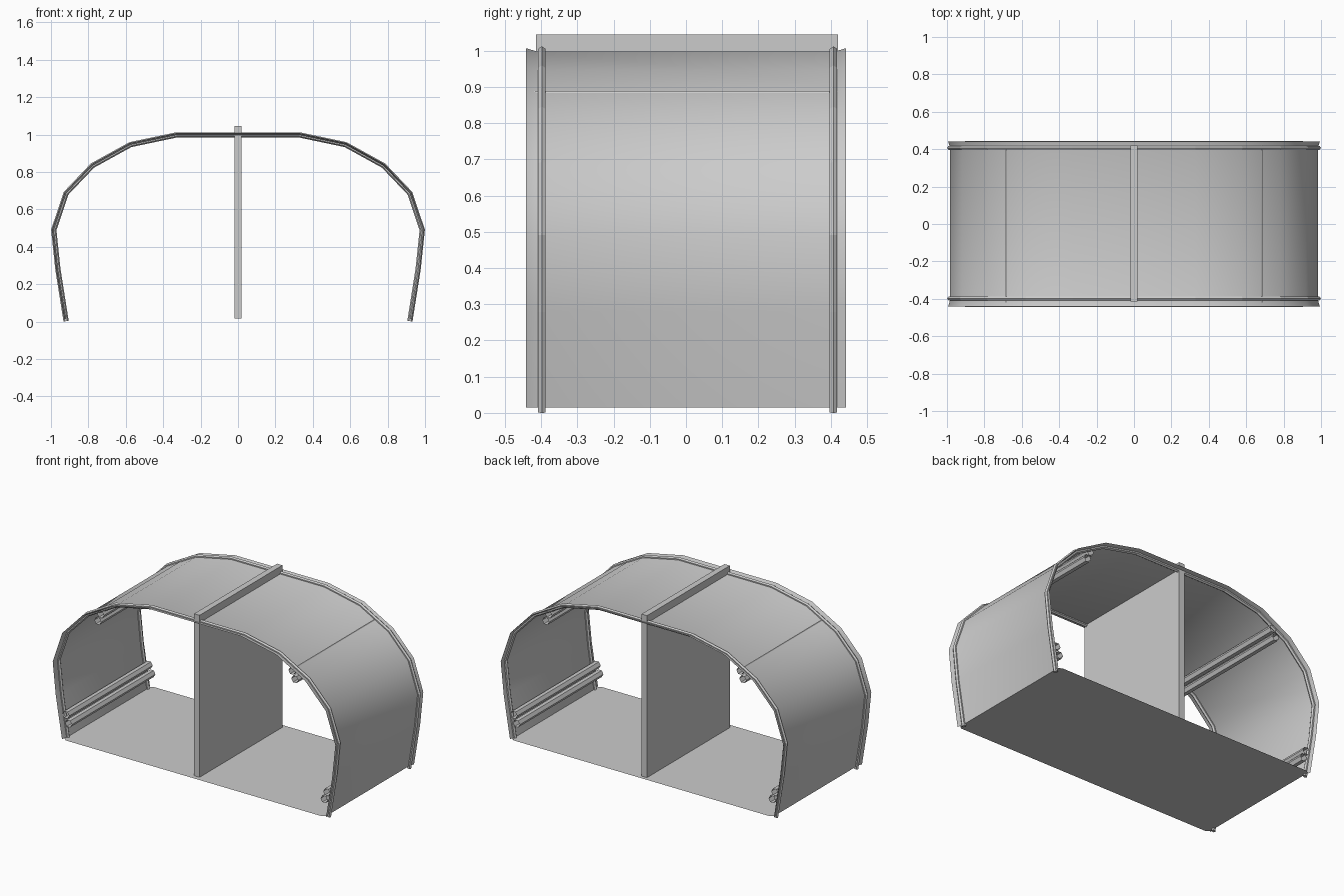
import bpy, bmesh, math
from mathutils import Vector

if "Cube" in bpy.data.objects:
    bpy.data.objects.remove(bpy.data.objects["Cube"])

# Half of the arch centreline (x, z), mirrored to a full hoop
half = [(0.919, 0.0), (0.963, 0.28), (0.985, 0.49), (0.919, 0.686),
        (0.778, 0.834), (0.575, 0.946), (0.328, 0.998)]


def hoop(foot):
    h = [foot] + half[1:]
    return [Vector(p) for p in h] + [Vector((-x, z)) for x, z in reversed(h)]


def normals(pts):
    # outward mitred normals of the open path
    res = []
    for i in range(len(pts)):
        segs = []
        for a, b in ((i - 1, i), (i, i + 1)):
            if a >= 0 and b < len(pts):
                d = (pts[b] - pts[a]).normalized()
                segs.append(Vector((d.y, -d.x)))
        n = sum(segs, Vector((0, 0))).normalized()
        res.append(n / n.dot(segs[0]))
    return res


def loft(name, rings, closed=False, caps=False, smooth=False):
    bm = bmesh.new()
    rows = [[bm.verts.new(c) for c in r] for r in rings]
    n = len(rows[0])
    for a, b in zip(rows, rows[1:]):
        for i in range(n if closed else n - 1):
            j = (i + 1) % n
            bm.faces.new((a[i], a[j], b[j], b[i]))
    if caps:
        bm.faces.new(rows[0])
        bm.faces.new(rows[-1])
    bmesh.ops.recalc_face_normals(bm, faces=bm.faces)
    me = bpy.data.meshes.new(name)
    bm.to_mesh(me)
    bm.free()
    for p in me.polygons:
        p.use_smooth = smooth
    ob = bpy.data.objects.new(name, me)
    bpy.context.collection.objects.link(ob)
    return ob


hexa = [(math.cos(math.radians(60 * k)), math.sin(math.radians(60 * k))) for k in range(6)]

# Cover sheet with slightly flared open ends
pts = hoop((0.92, 0.015))
nrm = normals(pts)
rings = []
for y, off in ((-0.442, 0.009), (-0.412, 0), (0.412, 0), (0.442, 0.009)):
    ring = []
    for i, (p, n) in enumerate(zip(pts, nrm)):
        q = p + n * off
        z = 0.015 if i in (0, len(pts) - 1) else q.y
        ring.append((q.x, y, z))
    rings.append(ring)
loft("cover_sheet", rings, smooth=True)

# Hoop ribs near each end
pts = hoop((0.919, 0.002))
nrm = normals(pts)
for name, yc in (("front_rib", -0.398), ("back_rib", 0.407)):
    rings = [[(p.x + n.x * 0.014 * a, yc + 0.012 * b, p.y + n.y * 0.014 * a) for a, b in hexa]
             for p, n in zip(pts, nrm)]
    loft(name, rings, closed=True, caps=True)

# Floor panel with clipped corners
outline = [(0.9, -0.444), (0.92, -0.43), (0.92, 0.43), (0.9, 0.444)]
outline += [(-x, y) for x, y in reversed(outline)]
me = bpy.data.meshes.new("floor_panel")
me.from_pydata([(x, y, 0.015) for x, y in outline], [], [list(range(8))])
bpy.context.collection.objects.link(bpy.data.objects.new("floor_panel", me))

# Central dividing wall, its top standing above the roof as a ridge
bpy.ops.mesh.primitive_cube_add(size=1, location=(0, 0.003, 0.53))
wall = bpy.context.object
wall.name = "dividing_wall"
wall.scale = (0.038, 0.833, 1.03)

# Open hexagonal rails running lengthwise on both sides
rails = [("upper_rail_a", 0.673, 0.868), ("upper_rail_b", 0.693, 0.82),
         ("lower_rail_a", 0.918, 0.163), ("lower_rail_b", 0.899, 0.113)]
for name, x, z in rails:
    for side, s in (("left", -1), ("right", 1)):
        rings = [[(s * x + 0.024 * a, y, z + 0.024 * b) for a, b in hexa] for y in (-0.42, 0.42)]
        loft(side + "_" + name, rings, closed=True)
